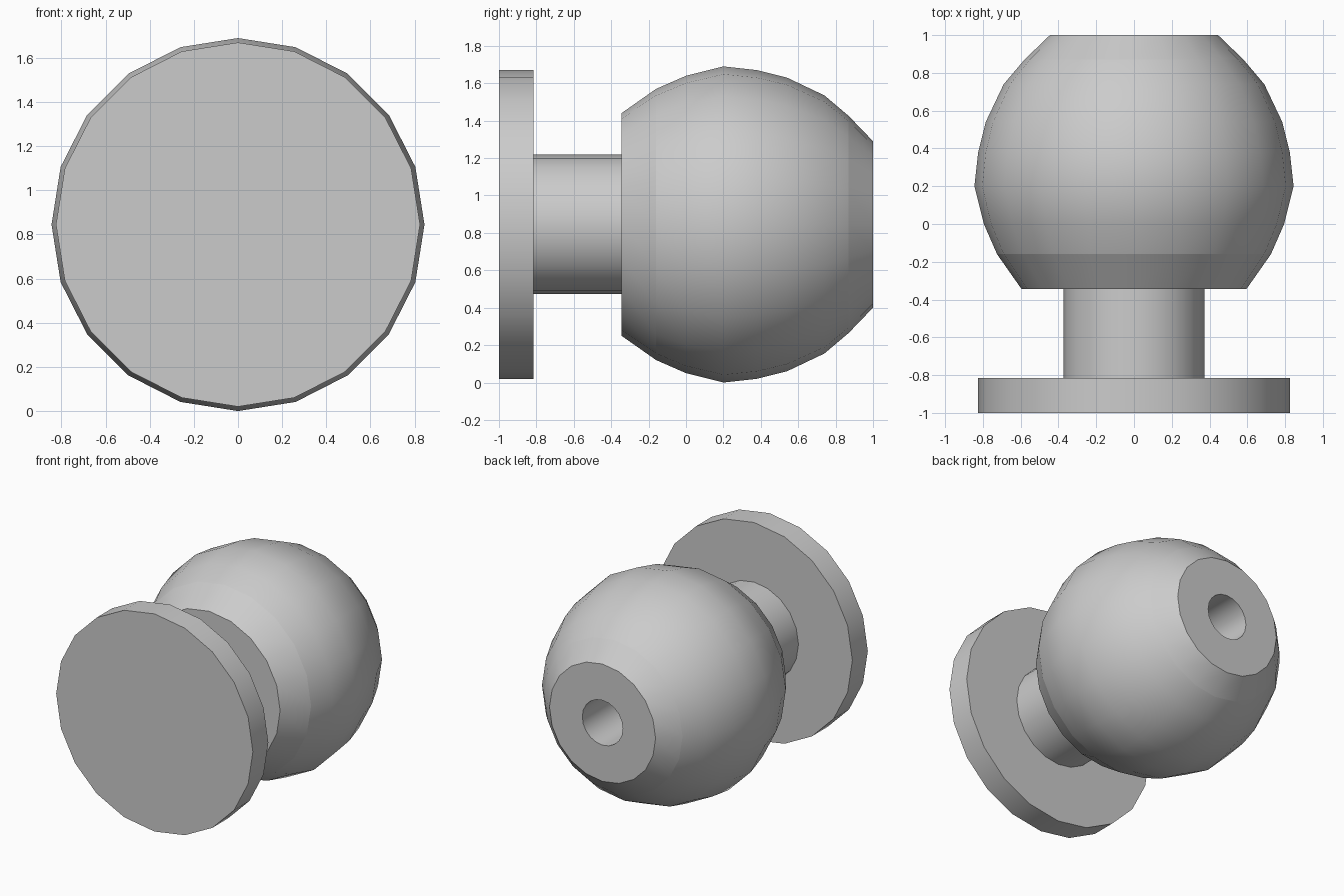
import bpy, bmesh, math

if "Cube" in bpy.data.objects:
    bpy.data.objects.remove(bpy.data.objects["Cube"])

SIDES = 20
AXIS_Z = 0.845


def lathe(name, profile, sharp_y=()):
    """Revolve (radius, y) points around the y-direction axis; radius 0 makes a cap."""
    bm = bmesh.new()
    rings = []
    for r, y in profile:
        if r == 0:
            rings.append(None)
            continue
        ring = []
        for i in range(SIDES):
            a = 2 * math.pi * i / SIDES
            ring.append(bm.verts.new((r * math.sin(a), y, AXIS_Z + r * math.cos(a))))
        rings.append(ring)
    for lower, upper in zip(rings, rings[1:]):
        if lower is None or upper is None:
            bm.faces.new(lower or upper)
            continue
        for i in range(SIDES):
            j = (i + 1) % SIDES
            bm.faces.new((lower[i], lower[j], upper[j], upper[i]))
    bmesh.ops.recalc_face_normals(bm, faces=bm.faces)
    # smooth shading with creases at corners and chosen rings
    for f in bm.faces:
        f.smooth = True
    for e in bm.edges:
        y0, y1 = (v.co.y for v in e.verts)
        ring_edge = abs(y0 - y1) < 1e-4
        chosen = ring_edge and any(abs(y0 - s) < 1e-4 for s in sharp_y)
        if chosen or e.calc_face_angle(0) > math.radians(30):
            e.smooth = False
    mesh = bpy.data.meshes.new(name)
    bm.to_mesh(mesh)
    bm.free()
    obj = bpy.data.objects.new(name, mesh)
    bpy.context.collection.objects.link(obj)
    return obj


# Flat front disc
lathe("front_plate", [(0, -1), (0.825, -1), (0.825, -0.815), (0, -0.815)])

# Short neck between disc and ball
lathe("neck", [(0, -0.83), (0.373, -0.83), (0.373, -0.33), (0, -0.33)])

# Faceted ball with a flat back and a blind screw hole
lathe("ball", [
    (0, -0.345), (0.595, -0.345), (0.725, -0.16), (0.795, 0.0), (0.845, 0.2),
    (0.825, 0.38), (0.785, 0.54), (0.69, 0.74), (0.58, 0.87), (0.445, 1.0),
    (0.17, 1.0), (0.17, 0.35), (0, 0.35),
], sharp_y=(-0.16, 0.87))
